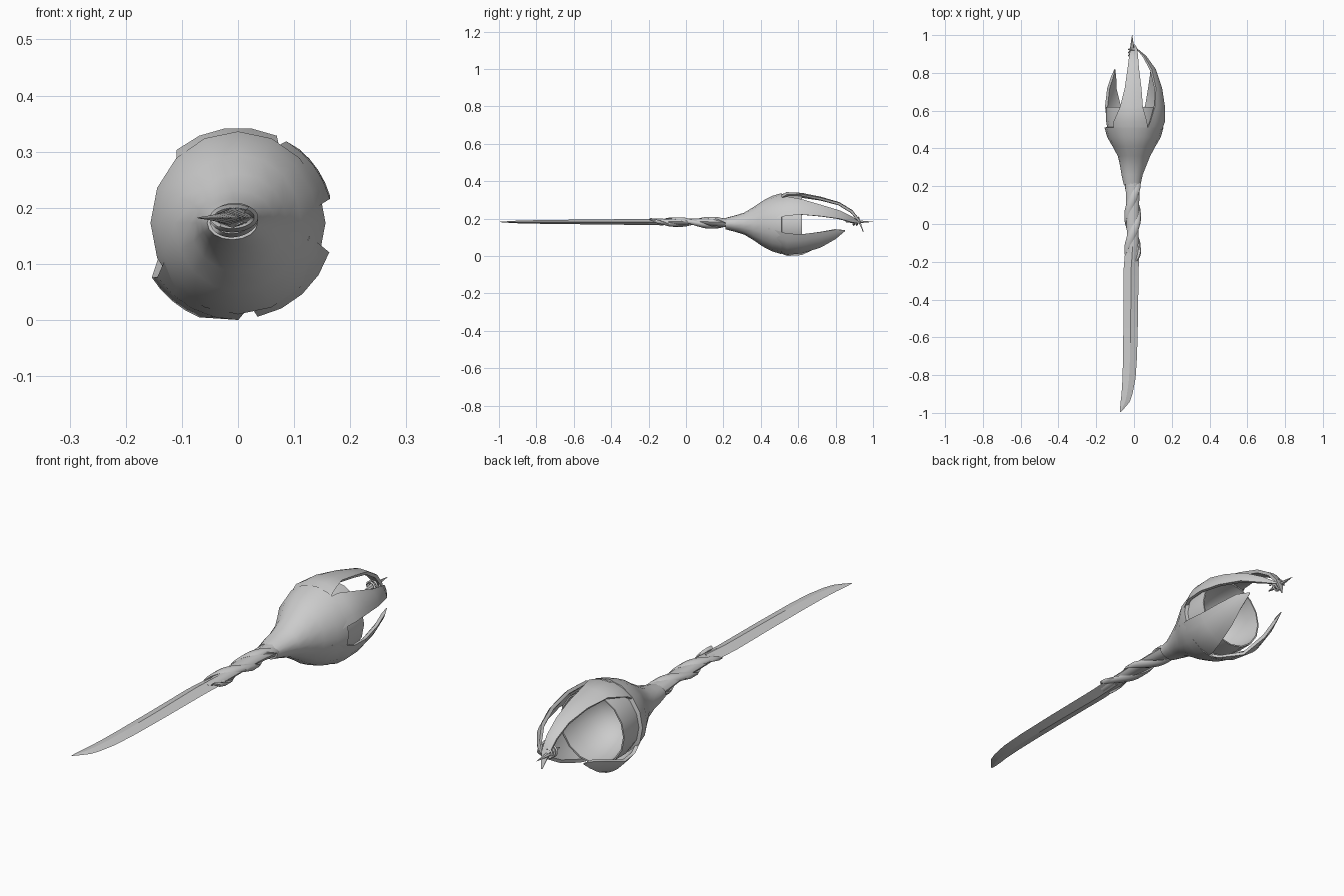
import bpy, bmesh, math
from mathutils import Vector

if "Cube" in bpy.data.objects:
    bpy.data.objects.remove(bpy.data.objects["Cube"])

steel = bpy.data.materials.new("grey")
steel.diffuse_color = (0.6, 0.6, 0.6, 1)
steel.use_nodes = True
steel.node_tree.nodes["Principled BSDF"].inputs["Base Color"].default_value = steel.diffuse_color

AXIS_Z = 0.173


def loft(name, rings, cap_start=True, cap_end=True, angle=40):
    """Skin a list of equal-length closed rings."""
    bm = bmesh.new()
    rows = [[bm.verts.new(p) for p in ring] for ring in rings]
    n = len(rows[0])
    for a, b in zip(rows, rows[1:]):
        for i in range(n):
            j = (i + 1) % n
            bm.faces.new((a[i], a[j], b[j], b[i]))
    if cap_start:
        bm.faces.new(rows[0])
    if cap_end:
        bm.faces.new(rows[-1])
    bmesh.ops.recalc_face_normals(bm, faces=bm.faces)
    mesh = bpy.data.meshes.new(name)
    bm.to_mesh(mesh)
    bm.free()
    mesh.materials.append(steel)
    ob = bpy.data.objects.new(name, mesh)
    bpy.context.collection.objects.link(ob)
    bpy.ops.object.select_all(action='DESELECT')
    ob.select_set(True)
    bpy.context.view_layer.objects.active = ob
    bpy.ops.object.shade_smooth_by_angle(angle=math.radians(angle))
    return ob


def circle(x, y, z, rx, rz, n=16):
    return [(x + rx * math.cos(2 * math.pi * i / n), y,
             z + rz * math.sin(2 * math.pi * i / n)) for i in range(n)]


# Blade: flattened diamond sections (y, left x, right x, half thickness)
blade = [(-0.12, -0.045, 0.03, 0.018), (-0.25, -0.056, 0.024, 0.016),
         (-0.50, -0.056, 0.021, 0.013), (-0.70, -0.058, 0.016, 0.011),
         (-0.82, -0.061, 0.008, 0.009), (-0.90, -0.066, -0.008, 0.007),
         (-0.94, -0.071, -0.022, 0.005), (-0.965, -0.073, -0.042, 0.003),
         (-0.995, -0.073, -0.069, 0.001)]
loft("blade", [[(l, y, 0.182), ((l + r) / 2, y, 0.182 + t),
                (r, y, 0.182), ((l + r) / 2, y, 0.182 - t)]
               for y, l, r, t in blade], angle=10)

# Grip core
loft("grip_core", [circle(-0.007, y, z, rx, rz, 10) for y, z, rx, rz in
                   [(-0.2, 0.182, 0.02, 0.014), (-0.1, 0.183, 0.03, 0.016),
                    (0.1, 0.184, 0.034, 0.017), (0.26, 0.176, 0.04, 0.03)]])

# Grip strands: flat ribbons wound around the core
def strand(name, phase):
    rings, steps = [], 36
    for k in range(steps + 1):
        t = k / steps
        y = -0.19 + 0.43 * t
        th = phase - 2 * math.pi * (y + 0.19) / 0.36
        taper = min(1, 0.15 + 5 * t, 0.15 + 5 * (1 - t))
        ring = []
        for i in range(6):
            a = math.pi * i / 3
            along, out = 0.042 * taper * math.cos(a), 0.008 * math.sin(a)
            ring.append((-0.007 + (0.036 + out) * math.cos(th), y + along,
                         0.184 - 0.008 * t + (0.017 + 0.012 * t * t + out) * math.sin(th)))
        rings.append(ring)
    loft(name, rings)


strand("grip_strand_a", 0.9)
strand("grip_strand_b", 0.9 + math.pi)

# Outer cup: neck swelling into the head, lip turned inward
cup = [(0.21, -0.010, 0.045, 0.030), (0.26, -0.010, 0.056, 0.043),
       (0.31, -0.004, 0.070, 0.058), (0.36, 0, 0.086, 0.088),
       (0.41, 0, 0.113, 0.122), (0.46, 0, 0.142, 0.148),
       (0.51, 0, 0.156, 0.163), (0.515, 0, 0.138, 0.140)]
loft("outer_cup", [circle(x, y, AXIS_Z, rx, rz) for y, x, rx, rz in cup],
     cap_end=False)

# Inner bowl: rim standing above the cup and a hollow centre
bowl = [(0.46, 0.132), (0.55, 0.149), (0.62, 0.149), (0.62, 0.143),
        (0.56, 0.138), (0.49, 0.118), (0.44, 0.085), (0.41, 0.035)]
loft("inner_bowl", [circle(0, y, AXIS_Z, r, r) for y, r in bowl],
     cap_start=False)


# Claws: curved strips (y, radius, angle, half width) closing toward the tip
def claw(name, stations, thick=0.014):
    rings = []
    for k, (y, R, deg, w) in enumerate(stations):
        a = math.radians(deg)
        er = Vector((math.cos(a), 0, math.sin(a)))
        et = Vector((-math.sin(a), 0, math.cos(a)))
        rho = max(R, 0.06)
        th = min(thick, w * 0.6 + 0.001)
        # thickness leans backward where the claw bends over
        p, q = stations[max(k - 1, 0)], stations[min(k + 1, len(stations) - 1)]
        d = Vector((q[0] - p[0], q[1] - p[1])).normalized()
        inward = (-er * d.x + Vector((0, 1, 0)) * d.y) * th

        def pt(s):
            f = w * s / rho
            return (Vector((0, y, AXIS_Z)) + er * (R - rho * (1 - math.cos(f)))
                    + et * (rho * math.sin(f)))
        span = [-1, -0.5, 0, 0.5, 1]
        rings.append([pt(s) for s in span]
                     + [pt(s * 0.85) + inward for s in reversed(span)])
    loft(name, rings)


claw("top_claw", [
    (0.44, 0.128, 100, 0.110), (0.54, 0.170, 98, 0.095), (0.62, 0.165, 95, 0.062),
    (0.72, 0.144, 92, 0.045), (0.82, 0.115, 92, 0.031), (0.89, 0.072, 92, 0.024),
    (0.93, 0.020, 93, 0.018), (0.95, -0.045, 93, 0.003)])
claw("upper_right_claw", [
    (0.44, 0.128, 40, 0.070), (0.54, 0.169, 37, 0.066), (0.62, 0.171, 33, 0.050),
    (0.72, 0.154, 28, 0.035), (0.82, 0.118, 25, 0.025), (0.89, 0.065, 20, 0.016),
    (0.93, 0.015, 15, 0.004)])
claw("lower_right_claw", [
    (0.44, 0.130, -48, 0.085), (0.54, 0.171, -48, 0.090), (0.62, 0.169, -45, 0.075),
    (0.72, 0.150, -38, 0.054), (0.80, 0.125, -28, 0.029), (0.85, 0.100, -22, 0.003)])
claw("lower_left_claw", [
    (0.44, 0.130, -115, 0.100), (0.54, 0.173, -118, 0.085), (0.62, 0.182, -130, 0.056),
    (0.72, 0.155, -143, 0.036), (0.78, 0.130, -151, 0.020), (0.82, 0.112, -156, 0.003)])

# Tip spike pointing along the axis
loft("tip_spike", [circle(-0.01, y, 0.183, r, r * 0.7, 6) for y, r in
                   [(0.85, 0.003), (0.90, 0.014), (0.94, 0.010), (1.0, 0.001)]])

# Binding wound where the claw tips meet
wrap = []
for k in range(31):
    t = k / 30
    a = 2 * math.pi * 2.5 * t
    c = Vector((-0.008, 0.885 + 0.04 * t, 0.185))
    out = Vector((math.cos(a), 0, math.sin(a)))
    wrap.append([c + out * (0.02 + 0.005 * math.cos(b)) + Vector((0, 0.005 * math.sin(b), 0))
                 for b in (0, math.pi / 2, math.pi, 1.5 * math.pi)])
loft("tip_binding", wrap)
